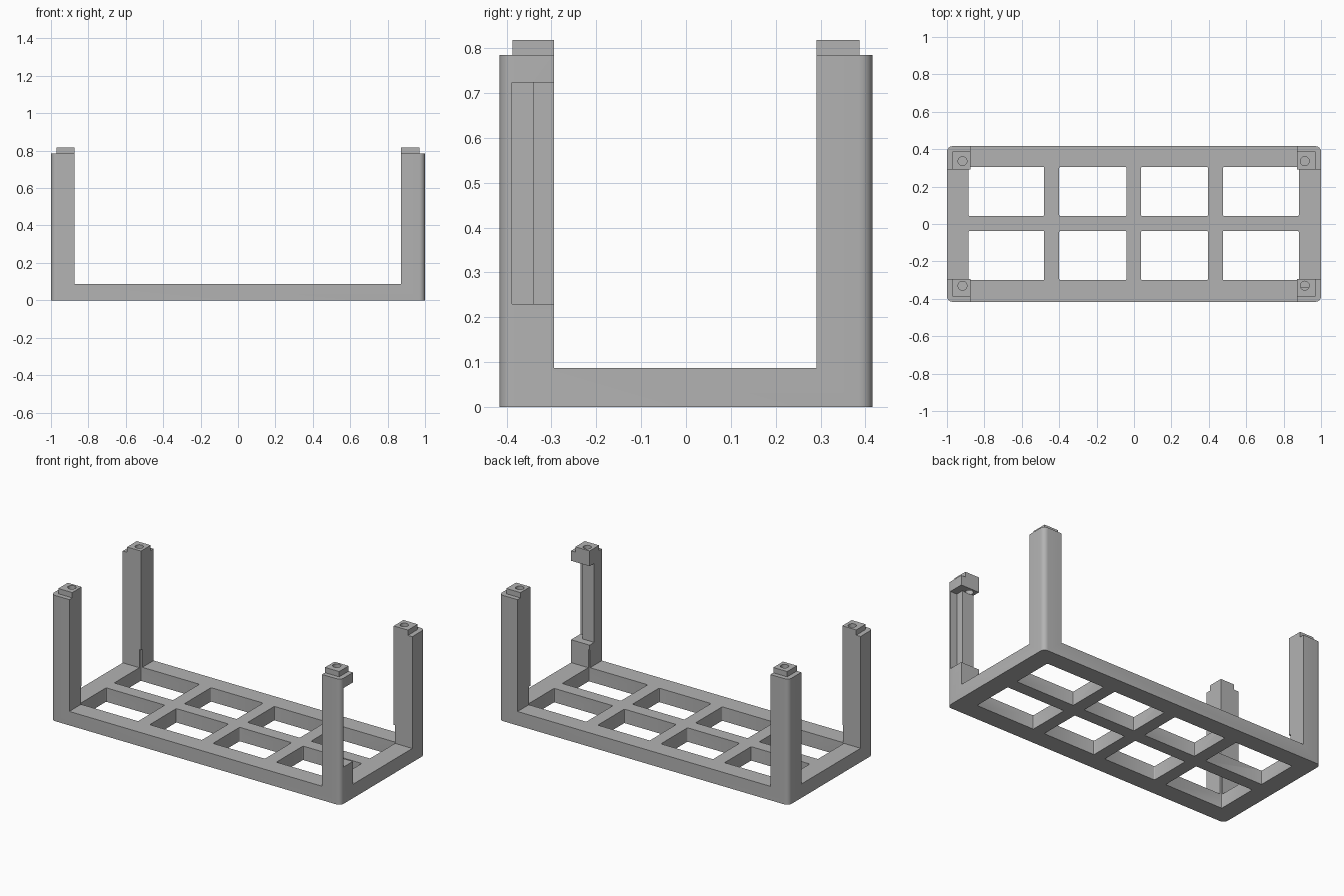
import bpy
import bmesh
from math import cos, sin, pi, radians

if "Cube" in bpy.data.objects:
    bpy.data.objects.remove(bpy.data.objects["Cube"], do_unlink=True)

# Single plain grey material
grey = bpy.data.materials.new("plain_grey")
grey.use_nodes = True
colour = (0.45, 0.45, 0.45, 1)
grey.diffuse_color = colour
grey.node_tree.nodes["Principled BSDF"].inputs["Base Color"].default_value = colour


def prism(name, outline, z0, z1):
    """Extrude a closed outline from z0 up to z1."""
    bm = bmesh.new()
    face = bm.faces.new([bm.verts.new((x, y, z0)) for x, y in outline])
    top = bmesh.ops.extrude_face_region(bm, geom=[face])["geom"]
    for v in top:
        if isinstance(v, bmesh.types.BMVert):
            v.co.z = z1
    bmesh.ops.recalc_face_normals(bm, faces=bm.faces)
    mesh = bpy.data.meshes.new(name)
    bm.to_mesh(mesh)
    bm.free()
    mesh.materials.append(grey)
    obj = bpy.data.objects.new(name, mesh)
    bpy.context.collection.objects.link(obj)
    return obj


def rectangle(x0, x1, y0, y1, radius=0, steps=6):
    """Rectangle outline with optional rounded corners."""
    if not radius:
        return [(x0, y0), (x1, y0), (x1, y1), (x0, y1)]
    r = radius
    centres = [(x1 - r, y1 - r), (x0 + r, y1 - r), (x0 + r, y0 + r), (x1 - r, y0 + r)]
    return [(cx + r * cos(pi / 2 * (q + i / steps)), cy + r * sin(pi / 2 * (q + i / steps)))
            for q, (cx, cy) in enumerate(centres) for i in range(steps + 1)]


def circle(cx, cy, r, sides=24):
    return [(cx + r * cos(2 * pi * i / sides), cy + r * sin(2 * pi * i / sides))
            for i in range(sides)]


def carve(target, outline, z0, z1):
    """Cut a prism out of the target and discard the cutter."""
    cutter = prism("cutter", outline, z0, z1)
    cutter.hide_render = True
    mod = target.modifiers.new("cut", "BOOLEAN")
    mod.operation = "DIFFERENCE"
    mod.solver = "EXACT"
    mod.object = cutter
    bpy.context.view_layer.objects.active = target
    bpy.ops.object.modifier_apply(modifier=mod.name)
    bpy.data.objects.remove(cutter, do_unlink=True)


half_y, height, shoulder, base_top = 0.416, 0.818, 0.785, 0.087
over = 1.2

# Rounded block that becomes the base and the corner posts
frame = prism("stacking_frame", rectangle(-1, 1, -half_y, half_y, 0.03), 0, height)

# Open space between the posts, in both directions
carve(frame, rectangle(-0.874, 0.872, -over, over), base_top, over)
carve(frame, rectangle(-over, over, -0.294, 0.291), base_top, over)

# Shoulders around the locating tabs on the post tops
for side in (-1, 1):
    xs = sorted((side * 0.97, side * over))
    ys = sorted((side * 0.387, side * over))
    carve(frame, rectangle(*xs, -over, over), shoulder, over)
    carve(frame, rectangle(-over, over, *ys), shoulder, over)

# Grid of openings in the base
columns = [(-0.885, -0.48), (-0.4, -0.04), (0.037, 0.396), (0.475, 0.881)]
rows = [(-0.3, -0.037), (0.043, 0.305)]
for x0, x1 in columns:
    for y0, y1 in rows:
        carve(frame, rectangle(x0, x1, y0, y1, 0.006, 3), -0.1, 0.2)

# Slot in the front left post, leaving a thin wall and a rib
slot_bottom, slot_top = 0.23, 0.723
carve(frame, rectangle(0.953, over, -0.388, -0.2), slot_bottom, slot_top)
carve(frame, rectangle(0.8, over, -0.34, -0.2), slot_bottom, slot_top)

# Round sockets in the post tops
for x in (-0.917, 0.913):
    for y in (-0.33, 0.336):
        carve(frame, circle(x, y, 0.024), slot_top - 0.002, over)

# Smooth rounded corners, sharp edges elsewhere
bpy.ops.object.select_all(action="DESELECT")
frame.select_set(True)
bpy.context.view_layer.objects.active = frame
bpy.ops.object.shade_smooth_by_angle(angle=radians(30))
